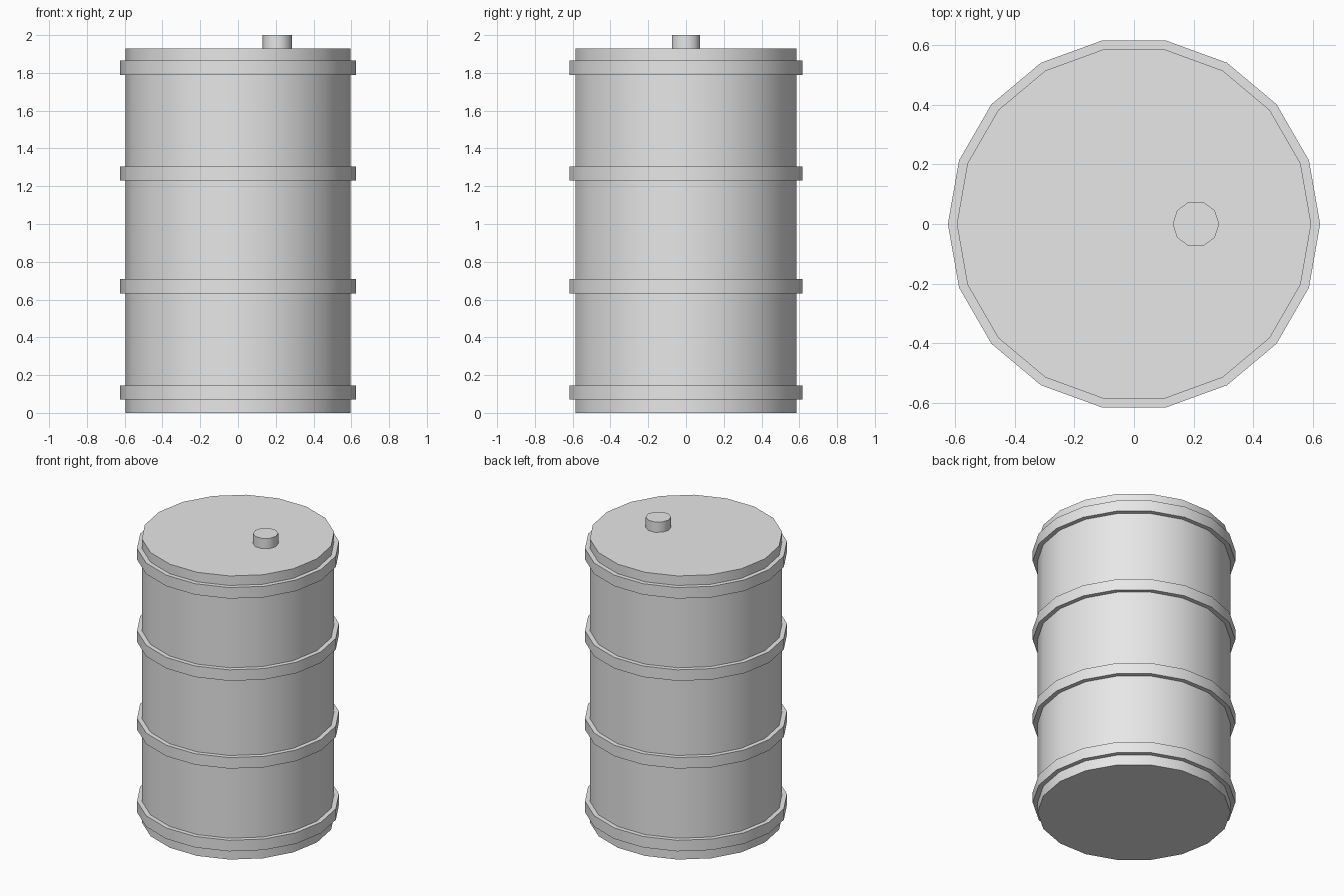
import bpy
import bmesh
from math import cos, sin, tau, radians

cube = bpy.data.objects.get("Cube")
if cube:
    bpy.data.objects.remove(cube, do_unlink=True)

# Plain grey metal
grey = bpy.data.materials.new("grey_metal")
grey.use_nodes = True
grey.diffuse_color = (0.8, 0.8, 0.8, 1)
grey.node_tree.nodes["Principled BSDF"].inputs["Base Color"].default_value = grey.diffuse_color


def turned(name, profile, sides, centre_x=0, capped=False):
    """Turn a radius/height profile about a vertical axis."""
    bm = bmesh.new()
    rings = [[bm.verts.new((centre_x + r * cos(tau * i / sides), r * sin(tau * i / sides), z))
              for i in range(sides)] for r, z in profile]
    for low, high in zip(rings, rings[1:]):
        for i in range(sides):
            j = (i + 1) % sides
            bm.faces.new((low[i], low[j], high[j], high[i]))
    if capped:
        bm.faces.new(rings[0][::-1])
        bm.faces.new(rings[-1])
    mesh = bpy.data.meshes.new(name)
    bm.to_mesh(mesh)
    bm.free()
    mesh.materials.append(grey)
    obj = bpy.data.objects.new(name, mesh)
    bpy.context.collection.objects.link(obj)
    bpy.ops.object.select_all(action='DESELECT')
    obj.select_set(True)
    bpy.context.view_layer.objects.active = obj
    bpy.ops.object.shade_smooth_by_angle(angle=radians(40))
    return obj


SIDES = 18
BODY_R, BAND_R = 0.595, 0.625
BODY_TOP, BAND_HEIGHT = 1.93, 0.075

# Drum body with flat ends
turned("drum_body", [(BODY_R, 0), (BODY_R, BODY_TOP)], SIDES, capped=True)

# Four raised bands around the body
for number, z in enumerate((0.07, 0.633, 1.23, 1.79), 1):
    top = z + BAND_HEIGHT
    turned(f"band_{number}", [(BODY_R, z), (BAND_R, z), (BAND_R, top), (BODY_R, top)], SIDES)

# Off-centre filler cap on the lid
turned("filler_cap", [(0.078, BODY_TOP), (0.078, 2)], 10, centre_x=0.208, capped=True)
